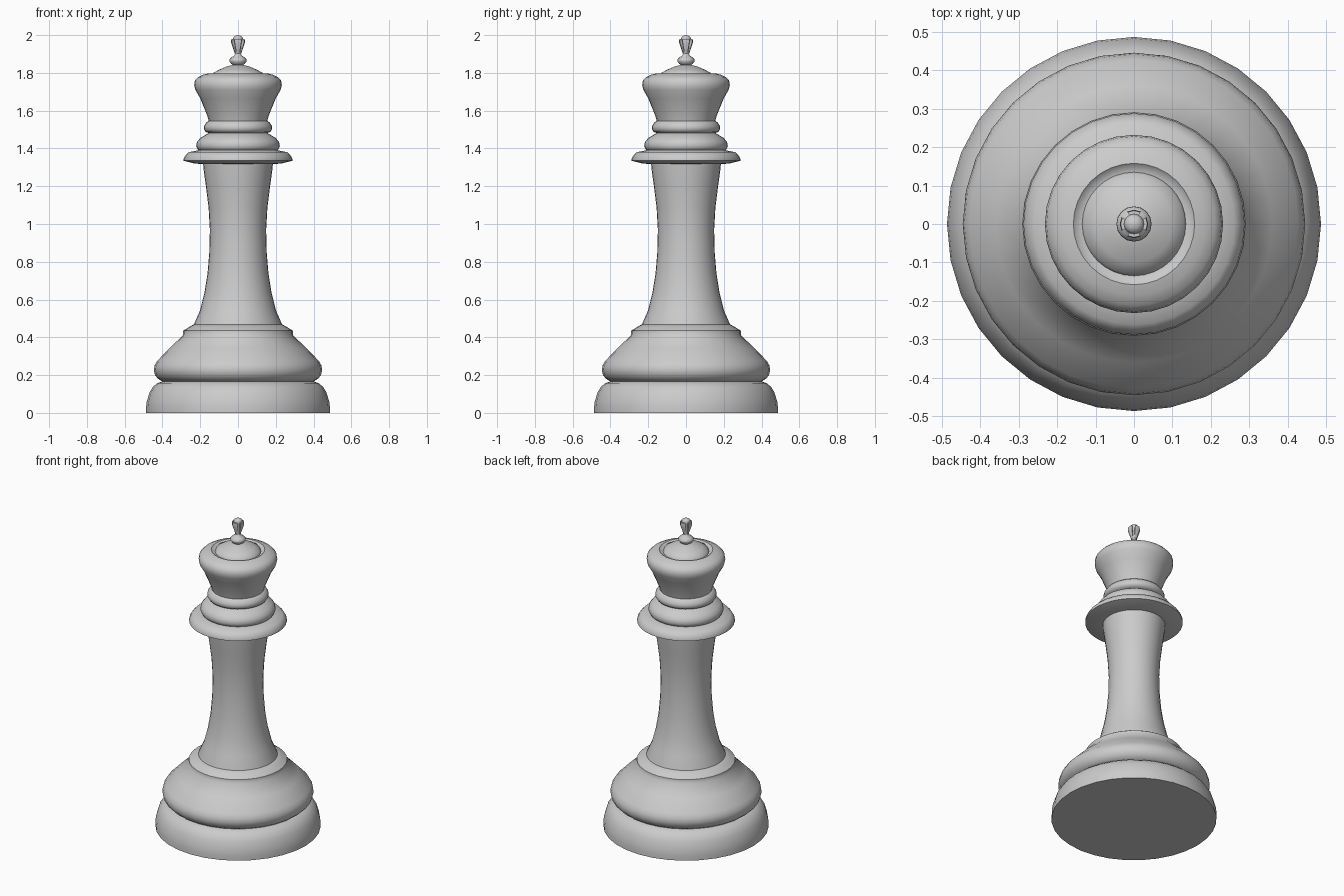
import bpy, bmesh, math

if "Cube" in bpy.data.objects:
    bpy.data.objects.remove(bpy.data.objects["Cube"])

SEG = 32

grey = bpy.data.materials.new("light_grey")
grey.diffuse_color = (0.6, 0.6, 0.6, 1)
grey.use_nodes = True
grey.node_tree.nodes["Principled BSDF"].inputs["Base Color"].default_value = grey.diffuse_color


def finish(name, bm, angle):
    bmesh.ops.recalc_face_normals(bm, faces=bm.faces)
    me = bpy.data.meshes.new(name)
    bm.to_mesh(me)
    bm.free()
    for p in me.polygons:
        p.use_smooth = True
    me.set_sharp_from_angle(angle=math.radians(angle))
    me.materials.append(grey)
    ob = bpy.data.objects.new(name, me)
    bpy.context.collection.objects.link(ob)
    return ob


def lathe(name, profile, seg=SEG, angle=50):
    """Turn an (r, z) profile around z, closing both ends with a cap."""
    bm = bmesh.new()
    rings = []
    for r, z in profile:
        rings.append([bm.verts.new((r * math.cos(2 * math.pi * i / seg),
                                    r * math.sin(2 * math.pi * i / seg), z))
                      for i in range(seg)])
    for a, b in zip(rings, rings[1:]):
        for i in range(seg):
            j = (i + 1) % seg
            bm.faces.new((a[i], a[j], b[j], b[i]))
    bm.faces.new(rings[0])
    bm.faces.new(rings[-1])
    return finish(name, bm, angle)


# Foot ring
lathe("foot", [(.487, 0), (.487, .03), (.483, .06), (.468, .11), (.45, .138),
               (.428, .157), (.40, .167)])

# Swelling above the foot, with a small step under the column
lathe("lower_bulge", [(.40, .165), (.422, .18), (.438, .197), (.446, .225),
                      (.442, .25), (.428, .275), (.36, .345), (.292, .41),
                      (.29, .435), (.262, .453), (.235, .468)])

# Tapered column
lathe("column", [(.235, .46), (.233, .47), (.202, .54), (.177, .64), (.161, .74),
                 (.152, .85), (.149, .97), (.156, 1.09), (.170, 1.2),
                 (.181, 1.28), (.186, 1.33)])

# Collar plate
lathe("collar", [(.18, 1.317), (.23, 1.32), (.288, 1.335), (.288, 1.345),
                 (.277, 1.365), (.262, 1.38), (.20, 1.392)])

# Rounded ring above the collar
lathe("neck_ring", [(.20, 1.385), (.213, 1.394), (.222, 1.412), (.217, 1.435),
                    (.20, 1.455), (.175, 1.47), (.155, 1.482)])

# Thin bead under the head
lathe("bead", [(.15, 1.48), (.172, 1.488), (.181, 1.503), (.179, 1.52),
               (.168, 1.537), (.15, 1.55)])

# Flared head with a shallow groove around the dome
lathe("head", [(.153, 1.54), (.163, 1.575), (.2, 1.665), (.226, 1.71),
               (.232, 1.735), (.228, 1.76), (.212, 1.777), (.185, 1.79),
               (.158, 1.797), (.147, 1.787), (.135, 1.785), (.13, 1.80),
               (.10, 1.817), (.06, 1.834), (.025, 1.843)])

# Finial ball and stem
lathe("finial_ball", [(.022, 1.838), (.036, 1.848), (.046, 1.862), (.045, 1.872),
                      (.033, 1.883), (.018, 1.893), (.015, 1.91), (.02, 1.95),
                      (.024, 1.972), (.026, 1.982), (.022, 1.992), (.012, 1.998),
                      (.003, 2.0)], seg=16)

# Four flared petals around the finial tip
bm = bmesh.new()
outline = [(.004, 1.90), (.016, 1.90), (.037, 1.962), (.035, 1.98), (.004, 1.982)]
for k in range(4):
    turn = k * math.pi / 2
    sides = []
    for s in (-1, 1):
        a = turn + s * math.radians(29)
        sides.append([bm.verts.new((r * math.cos(a), r * math.sin(a), z))
                      for r, z in outline])
    mid = [bm.verts.new((r * math.cos(turn), r * math.sin(turn), z)) for r, z in outline]
    left, right = sides
    bm.faces.new(left)
    bm.faces.new(right[::-1])
    for i in range(5):
        j = (i + 1) % 5
        bm.faces.new((left[i], left[j], mid[j], mid[i]))
        bm.faces.new((mid[i], mid[j], right[j], right[i]))
finish("finial_petals", bm, 40)
